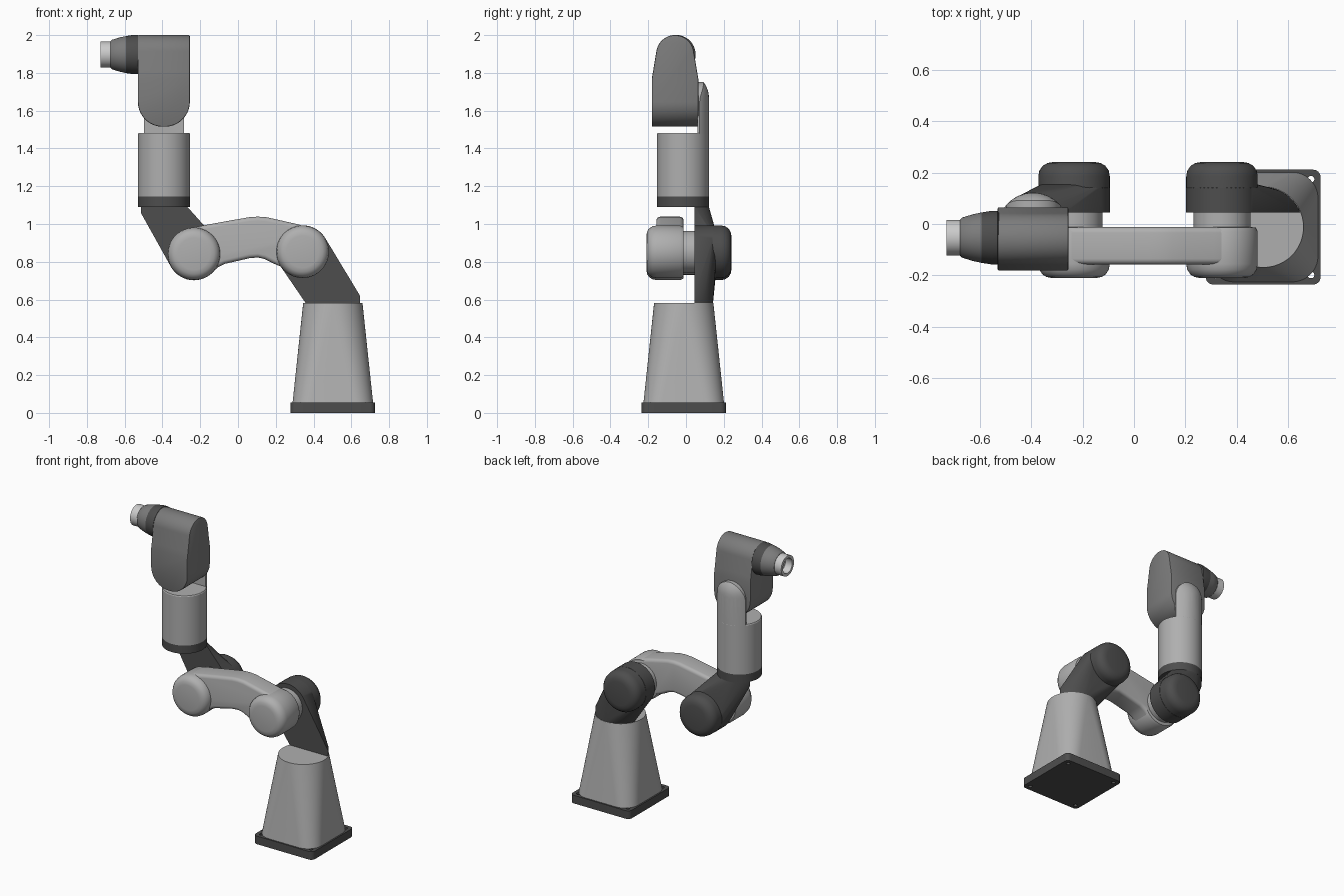
import bpy, bmesh, math
from math import sin, cos, pi, sqrt
from mathutils import Vector, Matrix

if "Cube" in bpy.data.objects:
    bpy.data.objects.remove(bpy.data.objects["Cube"])


def material(name, v):
    m = bpy.data.materials.new(name)
    m.diffuse_color = (v, v, v, 1)
    m.use_nodes = True
    m.node_tree.nodes["Principled BSDF"].inputs["Base Color"].default_value = m.diffuse_color
    return m


DARK = material("dark", 0.075)
MID = material("mid_grey", 0.2)
GREY = material("grey", 0.43)
PALE = material("pale_grey", 0.6)


def smooth(ob, angle=32):
    bpy.ops.object.select_all(action='DESELECT')
    ob.select_set(True)
    bpy.context.view_layer.objects.active = ob
    bpy.ops.object.shade_smooth_by_angle(angle=math.radians(angle))


def finish(bm, name, mat=GREY):
    bmesh.ops.recalc_face_normals(bm, faces=bm.faces)
    me = bpy.data.meshes.new(name)
    bm.to_mesh(me)
    bm.free()
    ob = bpy.data.objects.new(name, me)
    bpy.context.collection.objects.link(ob)
    me.materials.append(mat)
    smooth(ob)
    return ob


def skin(bm, rings, cap=True):
    rows = [[bm.verts.new(p) for p in r] for r in rings]
    n = len(rows[0])
    for a, b in zip(rows, rows[1:]):
        for i in range(n):
            bm.faces.new((a[i], a[(i + 1) % n], b[(i + 1) % n], b[i]))
    if cap:
        bm.faces.new(rows[0])
        bm.faces.new(rows[-1])


def lathe(name, profile, axis, at, mat=GREY, cap=True, n=56):
    """profile: (radius, absolute position along axis); at: the other two coordinates"""
    place = {'x': lambda u, v, h: (h, at[0] + u, at[1] + v),
             'y': lambda u, v, h: (at[0] + u, h, at[1] + v),
             'z': lambda u, v, h: (at[0] + u, at[1] + v, h)}[axis]
    bm = bmesh.new()
    skin(bm, [[place(r * cos(2 * pi * i / n), r * sin(2 * pi * i / n), h) for i in range(n)]
              for r, h in profile], cap)
    return finish(bm, name, mat)


def hull(name, pts, mat=GREY):
    bm = bmesh.new()
    for p in pts:
        bm.verts.new(p)
    bmesh.ops.convex_hull(bm, input=bm.verts)
    bmesh.ops.delete(bm, geom=[v for v in bm.verts if not v.link_faces], context='VERTS')
    bmesh.ops.dissolve_limit(bm, angle_limit=0.01, verts=bm.verts, edges=bm.edges)
    return finish(bm, name, mat)


def arc(c, r, a0, a1, n=16):
    return [(c[0] + r * cos(math.radians(a0 + (a1 - a0) * i / n)),
             c[1] + r * sin(math.radians(a0 + (a1 - a0) * i / n))) for i in range(n + 1)]


def inset(poly, d):
    """shrink an anticlockwise outline by d"""
    out = []
    for i, p in enumerate(poly):
        a, b = Vector(poly[i - 1]), Vector(poly[(i + 1) % len(poly)])
        t = (b - a).normalized()
        out.append((p[0] - t.y * d, p[1] + t.x * d))
    return out


def rounded_square(c, h, r, n=12):
    pts = []
    for k, (sx, sy) in enumerate(((1, 1), (-1, 1), (-1, -1), (1, -1))):
        pts += arc((c[0] + sx * (h - r), c[1] + sy * (h - r)), r, 90 * k, 90 * k + 90, n)
    return pts


# base plate with four bolt holes
PC = (0.502, -0.012)
bm = bmesh.new()
skin(bm, [[(x, y, z) for x, y in rounded_square(PC, 0.223, 0.028, 6)] for z in (0, 0.055)])
plate = finish(bm, "base_plate", DARK)
bm = bmesh.new()
for sx in (-1, 1):
    for sy in (-1, 1):
        bmesh.ops.create_cone(bm, cap_ends=True, segments=20, radius1=0.013, radius2=0.013, depth=0.3,
                              matrix=Matrix.Translation((PC[0] + sx * 0.186, PC[1] + sy * 0.186, 0.03)))
cutter = finish(bm, "bolt_hole_cutter", DARK)
cutter.hide_render = True
mod = plate.modifiers.new("holes", 'BOOLEAN')
mod.operation, mod.object = 'DIFFERENCE', cutter
bpy.context.view_layer.objects.active = plate
bpy.ops.object.modifier_apply(modifier="holes")
bpy.data.objects.remove(cutter)
# rebuild the shading from clean geometry after the cut
bm = bmesh.new()
bm.from_mesh(plate.data)
bpy.data.objects.remove(plate)
for layer in list(bm.loops.layers.float_vector.values()):
    bm.loops.layers.float_vector.remove(layer)
bmesh.ops.triangulate(bm, faces=bm.faces)
finish(bm, "base_plate", DARK)

# pedestal: rounded square below, round above
bm = bmesh.new()
rings = []
for i in range(7):
    t = i / 6
    h = 0.213 + (0.157 - 0.213) * t
    r = 0.10 + (0.1565 - 0.10) * t
    rings.append([(x, y, 0.055 + 0.527 * t) for x, y in rounded_square(PC, h, r)])
skin(bm, rings)
finish(bm, "pedestal")

# the two elbows: thick joint drum plus a slab blending into a round seat
CYL = (-0.392, -0.016)


def elbow(name, joint, seat, seat_r, z0, z1):
    lathe(name + "_drum", [(0.139, 0.045), (0.139, 0.185), (0.135, 0.207), (0.122, 0.226),
                           (0.103, 0.237), (0.08, 0.241)], 'y', joint, DARK)
    pts = []
    for r, y in ((0.14, 0.045), (0.14, 0.14), (0.12, 0.158)):
        pts += [(x, y, z) for x, z in arc(joint, r, 0, 360, 48)]
    a = math.degrees(math.asin((0.045 - seat[1]) / seat_r))
    for z in (z0, z1):
        pts += [(x, y, z) for x, y in arc(seat, seat_r, a, 180 - a, 28)]
    hull(name + "_slab", pts, DARK)
    lathe(name + "_spacer", [(0.111, -0.02), (0.111, 0.05)], 'y', joint)


J1, J2 = (0.342, 0.853), (-0.233, 0.842)
elbow("lower_elbow", J1, PC, 0.155, 0.582, 0.62)
elbow("upper_elbow", J2, CYL, 0.137, 1.06, 1.092)

# bowed middle arm with a cup at either end
outline = (arc(J2, 0.138, 97, 315, 28) + [(-0.105, 0.772), (-0.07, 0.789), (0.0, 0.805), (0.06, 0.819),
           (0.105, 0.823), (0.14, 0.815), (0.19, 0.79)] + arc(J1, 0.138, 215, 420, 28) +
           [(0.31, 1.0), (0.2, 1.025), (0.15, 1.036), (0.105, 1.039), (0.06, 1.036),
            (-0.05, 1.017), (-0.16, 0.997)])
bm = bmesh.new()
steps = [(0.022 * (1 - sin(a)), 0.022 * (1 - cos(a))) for a in (0, pi / 8, pi / 4, 3 * pi / 8, pi / 2)]
sides = [(-0.157 + y, d) for d, y in steps] + [(-0.012 - y, d) for d, y in reversed(steps)]
skin(bm, [[(x, y, z) for x, z in inset(outline, d)] for y, d in sides])
finish(bm, "middle_arm")
for name, j in (("arm_cup_right", J1), ("arm_cup_left", J2)):
    lathe(name, [(0.131, -0.014), (0.139, -0.03), (0.139, -0.155), (0.135, -0.177), (0.123, -0.196),
                 (0.107, -0.206), (0.085, -0.21)], 'y', j)

# forearm cylinder and its dark collar
lathe("forearm_collar", [(0.138, 1.09), (0.138, 1.145)], 'z', CYL, DARK)
lathe("forearm", [(0.138, 1.145), (0.138, 1.476), (0.134, 1.482)], 'z', CYL)

# wrist bracket: round-topped tongue following the forearm's curve
pts = []
for s in (1.0, 0.93, 0.8, 0.6, 0.4, 0.15):
    r = 0.106 * s
    for x, z in arc((CYL[0], 1.645), r, 0, 180, 24) + [(CYL[0] - r, 1.475), (CYL[0] + r, 1.475)]:
        back = CYL[1] + sqrt(0.138 ** 2 - (x - CYL[0]) ** 2)
        up = max(0, z - 1.645) / 0.106
        pts += [(x, 0.06, z), (x, max(0.065, back - 0.03 * up ** 3), z)]
hull("wrist_bracket", pts)

# wrist head: arched section, lower ends rounded off
section = [(0.065, 1.515), (0.065, 1.77), (0.058, 1.81)] + arc((-0.058, 1.9), 0.1, 8, 172, 24) + \
          [(-0.174, 1.81), (-0.181, 1.77), (-0.181, 1.515)]
bm = bmesh.new()
skin(bm, [[(x, y, z) for y, z in section] for x in (-0.53, -0.255)])
low = [e for e in bm.edges if all(v.co.z < 1.52 for v in e.verts)
       and abs(e.verts[0].co.x - e.verts[1].co.x) < 1e-5]
bmesh.ops.bevel(bm, geom=low, offset=0.132, segments=14, profile=0.5, affect='EDGES')
bmesh.ops.recalc_face_normals(bm, faces=bm.faces)
sharp = [e for e in bm.edges if len(e.link_faces) == 2 and e.calc_face_angle() > 0.9]
bmesh.ops.bevel(bm, geom=sharp, offset=0.006, segments=2, profile=0.5, affect='EDGES', loop_slide=True)
finish(bm, "wrist_head", MID)

# tool flange: dark collar, tapered sleeve, hollow tip
T = (-0.053, 1.897)
lathe("tool_collar", [(0.09, -0.52), (0.104, -0.53), (0.104, -0.555), (0.098, -0.592)], 'x', T, DARK)
lathe("tool_sleeve", [(0.098, -0.592), (0.091, -0.625), (0.078, -0.668), (0.07, -0.676)], 'x', T, MID)
lathe("tool_tip", [(0.05, -0.66), (0.069, -0.66), (0.069, -0.728), (0.05, -0.728), (0.05, -0.69),
                   (0.05, -0.677)], 'x', T, PALE)
